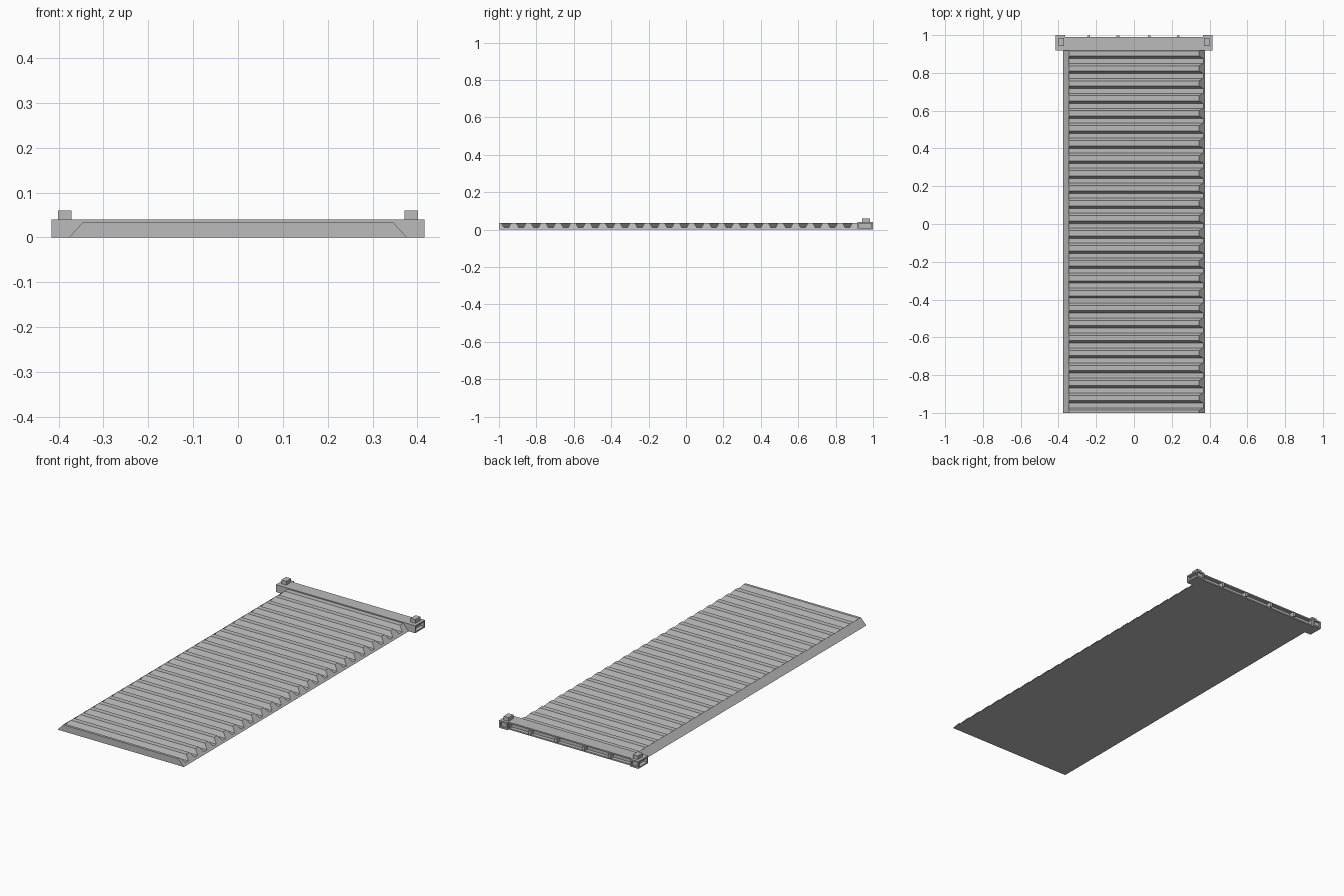
import bpy, bmesh
from mathutils import Vector

if "Cube" in bpy.data.objects:
    bpy.data.objects.remove(bpy.data.objects["Cube"])

grey = bpy.data.materials.new("plain grey")
grey.diffuse_color = (0.5, 0.5, 0.5, 1)
grey.use_nodes = True
grey.node_tree.nodes["Principled BSDF"].inputs["Base Color"].default_value = grey.diffuse_color


def finish(bm, name):
    bmesh.ops.recalc_face_normals(bm, faces=bm.faces[:])
    me = bpy.data.meshes.new(name)
    bm.to_mesh(me)
    bm.free()
    me.materials.append(grey)
    ob = bpy.data.objects.new(name, me)
    bpy.context.collection.objects.link(ob)
    return ob


def box(name, lo, hi, recesses=()):
    """Box between two corners; recesses = (direction, border, depth)."""
    bm = bmesh.new()
    lo, hi = Vector(lo), Vector(hi)
    bmesh.ops.create_cube(bm, size=1)
    for v in bm.verts:
        v.co = Vector(((lo[i] + hi[i]) / 2 + v.co[i] * (hi[i] - lo[i]) for i in range(3)))
    bm.normal_update()
    targets = [(max(bm.faces, key=lambda f: f.normal.dot(Vector(d))), b, dep)
               for d, b, dep in recesses]
    for face, border, depth in targets:
        bmesh.ops.inset_individual(bm, faces=[face], thickness=border)
        n = face.normal.copy()
        bmesh.ops.inset_individual(bm, faces=[face], thickness=0.0)
        for v in face.verts:
            v.co -= n * depth
    return finish(bm, name)


# ribbed bed: side profile stretched across x, with sloping ends
LOW, HIGH, PITCH = 0.01, 0.035, 0.0793
profile = [(-1, 0), (-1, HIGH), (-0.986, HIGH), (-0.973, LOW)]
for k in range(24):
    c = -0.921 + PITCH * k
    profile += [(c - 0.027, LOW), (c - 0.014, HIGH), (c + 0.014, HIGH), (c + 0.027, LOW)]
profile += [(0.95, LOW), (0.95, 0)]

bm = bmesh.new()
left, right = [[bm.verts.new((s * (0.377 - 0.92 * z), y, z)) for y, z in profile]
               for s in (-1, 1)]
for i in range(len(profile)):
    j = (i + 1) % len(profile)
    bm.faces.new((left[i], left[j], right[j], right[i]))
caps = [bm.faces.new(left), bm.faces.new(right)]
bmesh.ops.triangulate(bm, faces=caps)
finish(bm, "ribbed_bed")

# rear cross bar with a channel along its back
box("cross_bar", (-0.367, 0.918, 0), (0.367, 0.99, 0.04), [((0, 1, 0), 0.01, 0.02)])

# small webs standing in the channel
for i, x in enumerate((-0.24, -0.085, 0.08, 0.235)):
    box(f"channel_web_{i + 1}", (x - 0.007, 0.965, 0.008), (x + 0.007, 0.998, 0.032))

# end blocks with recessed side and back, each carrying a peg
for side, s in (("left", -1), ("right", 1)):
    xs = sorted((s * 0.366, s * 0.416))
    box(f"end_block_{side}", (xs[0], 0.918, 0), (xs[1], 1, 0.04),
        [((s, 0, 0), 0.011, 0.02), ((0, 1, 0), 0.011, 0.008)])
    xs = sorted((s * 0.371, s * 0.401))
    box(f"peg_{side}", (xs[0], 0.942, 0.038), (xs[1], 0.984, 0.06))
